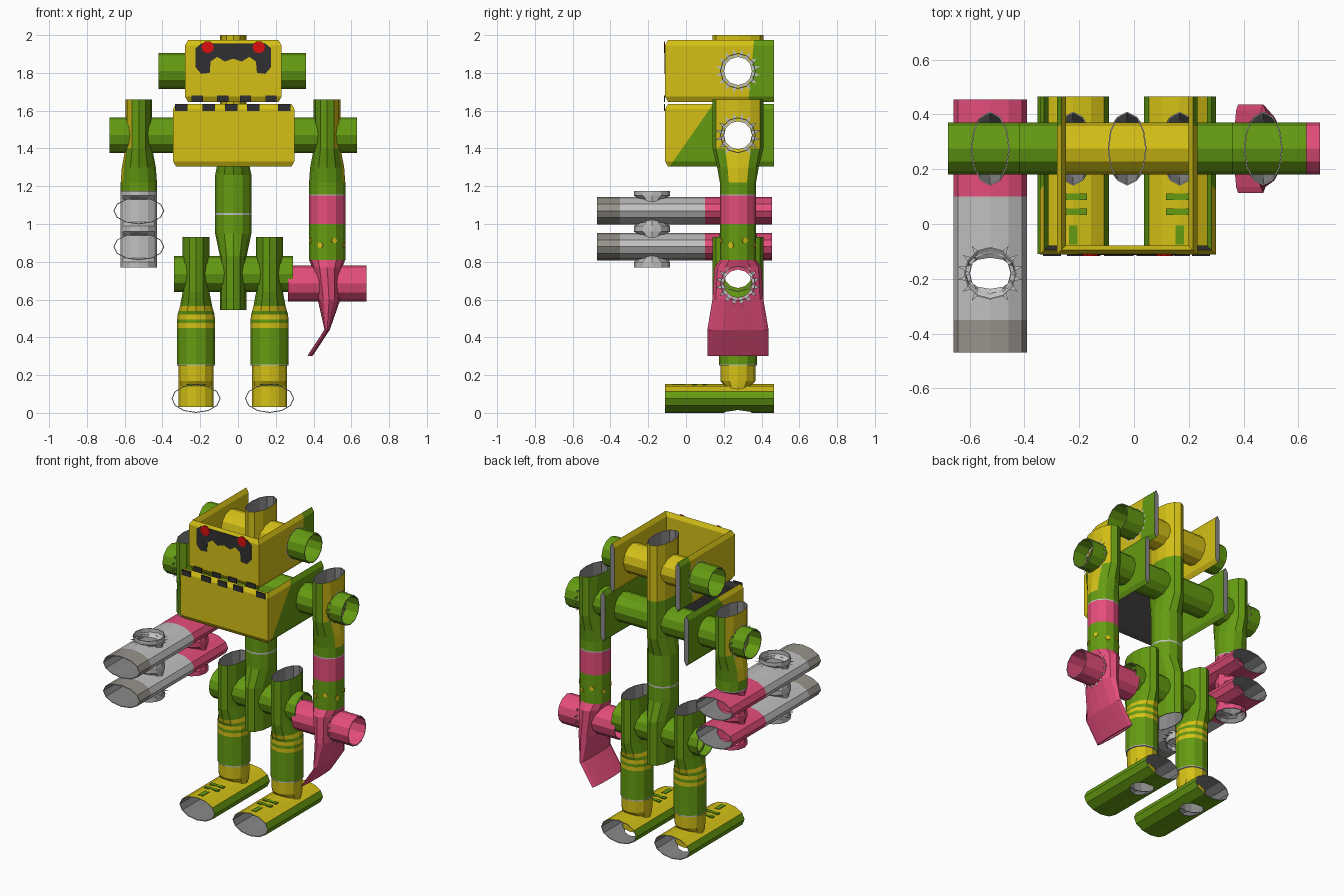
import bpy, bmesh, math
from mathutils import Matrix, Vector

if "Cube" in bpy.data.objects:
    bpy.data.objects.remove(bpy.data.objects["Cube"])

# Palette
COLOURS = {
    "green": (0.13, 0.33, 0.006), "yellow": (0.66, 0.53, 0.008),
    "pink": (0.78, 0.075, 0.2), "light_grey": (0.53, 0.53, 0.53),
    "warm_grey": (0.31, 0.29, 0.26), "inner_grey": (0.25, 0.25, 0.25),
    "charcoal": (0.03, 0.03, 0.032), "red": (0.7, 0.005, 0.005)}
GREEN, YELLOW, PINK, LIGHT, WARM, INNER, DARK, RED = range(8)
MATS = []
for label, rgb in COLOURS.items():
    m = bpy.data.materials.new(label)
    m.use_nodes = True
    m.diffuse_color = (*rgb, 1)
    m.node_tree.nodes["Principled BSDF"].inputs["Base Color"].default_value = (*rgb, 1)
    MATS.append(m)

SIDES, WALL = 12, 0.005
MID, BACK = -0.025, 0.275          # body axis
HEAD_Z, SHOULDER_Z, HIP_Z = 1.81, 1.47, 0.735


def finish(name, bm, fix=True):
    if fix:
        bmesh.ops.recalc_face_normals(bm, faces=bm.faces)
    me = bpy.data.meshes.new(name)
    bm.to_mesh(me)
    bm.free()
    for m in MATS:
        me.materials.append(m)
    ob = bpy.data.objects.new(name, me)
    bpy.context.collection.objects.link(ob)
    return ob


def tube(name, axis, sections, colours, inner=INNER, rule=None):
    """Open paper tube lofted through (centre, half width, half depth)."""
    bm = bmesh.new()

    def ring(c, a, b):
        out = []
        for k in range(SIDES):
            t = math.tau * k / SIDES
            u, v = a * math.cos(t), b * math.sin(t)
            off = {"x": (0, u, v), "y": (u, 0, v), "z": (u, v, 0)}[axis]
            out.append(bm.verts.new(Vector(c) + Vector(off)))
        return out

    def skin(r, s, mat, use_rule=False):
        for k in range(SIDES):
            n = (k + 1) % SIDES
            f = bm.faces.new((r[k], r[n], s[n], s[k]))
            f.material_index = mat
            if use_rule and rule:
                f.material_index = rule(f.calc_center_median(), mat)

    outer = [ring(*s) for s in sections]
    inside = [ring(c, a - WALL, b - WALL) for c, a, b in sections]
    for i, col in enumerate(colours):
        skin(outer[i], outer[i + 1], col, True)
        skin(inside[i], inside[i + 1], col if inner is None else inner)
    for e in (0, -1):
        skin(outer[e], inside[e], LIGHT)
    return finish(name, bm)


def upright(name, x, y, levels, colours, **kw):
    return tube(name, "z", [((x, y, z), a, b) for z, a, b in levels], colours, **kw)


def crossbar(name, z, stops, colours):
    return tube(name, "x", [((x, BACK, z), 0.095, 0.095) for x in stops], colours, inner=None)


def cut(ob, axis, centre, r=0.074):
    """Punch a round hole along an axis."""
    bm = bmesh.new()
    rot = Matrix.Rotation(math.pi / 2, 4, "Y") if axis == "x" else Matrix()
    bmesh.ops.create_cone(bm, cap_ends=True, segments=SIDES, radius1=r, radius2=r, depth=0.9,
                          matrix=Matrix.Translation(centre) @ rot)
    for f in bm.faces:
        f.material_index = LIGHT
    cutter = finish("cutter", bm)
    cutter.hide_render = True
    mod = ob.modifiers.new("hole", "BOOLEAN")
    mod.operation, mod.solver, mod.object = "DIFFERENCE", "EXACT", cutter
    bpy.context.view_layer.objects.active = ob
    bpy.ops.object.modifier_apply(modifier=mod.name)
    bpy.data.objects.remove(cutter)


def torn_edge(name, axis, centre, teeth=16):
    """Ring of small torn paper triangles around a hole."""
    bm = bmesh.new()
    for k in range(teeth):
        vs = []
        for step, r in ((0, 0.075), (0.5, 0.12), (1, 0.075)):
            t = math.tau * (k + step) / teeth
            u, v = r * math.cos(t), r * math.sin(t)
            vs.append(bm.verts.new(Vector(centre) + Vector((0, u, v) if axis == "x" else (u, v, 0))))
        bm.faces.new(vs).material_index = LIGHT
    finish(name, bm, False)


def plate(name, pts, matrix, mat, depth=0.007):
    """Thin painted patch drawn in local x/z, raised toward local -y."""
    bm = bmesh.new()
    base = bm.faces.new([bm.verts.new((u, 0, v)) for u, v in pts])
    geo = bmesh.ops.extrude_face_region(bm, geom=[base])["geom"]
    bmesh.ops.translate(bm, vec=(0, -depth, 0), verts=[g for g in geo if isinstance(g, bmesh.types.BMVert)])
    bmesh.ops.transform(bm, matrix=matrix, verts=bm.verts)
    for f in bm.faces:
        f.material_index = mat
    return finish(name, bm)


def rect(u, v, w, h):
    return [(u - w, v - h), (u + w, v - h), (u + w, v + h), (u - w, v + h)]


def disc(u, v, r, n=10):
    return [(u + r * math.cos(math.tau * k / n), v + r * math.sin(math.tau * k / n)) for k in range(n)]


def folded_band(name, x0, x1, zc, h, line, inner_side, inner_front):
    """Flattened tube folded into a U: front panel and two side walls."""
    bm = bmesh.new()
    t, lip = 0.016, 0.028
    section = [(0, h), (t, h - lip), (t, lip - h), (0, -h), (-t, lip - h), (-t, h - lip)]
    path = [(x0, 0.465, -1, 0), (x0, -0.095, -1, -1), (x1, -0.095, 1, -1), (x1, 0.465, 1, 0)]
    rings = [[bm.verts.new((x + sx * o, y + sy * o, zc + dz)) for o, dz in section]
             for x, y, sx, sy in path]
    for i in range(3):
        for j in range(6):
            n = (j + 1) % 6
            f = bm.faces.new((rings[i][j], rings[i][n], rings[i + 1][n], rings[i + 1][j]))
            f.material_index = YELLOW if j < 3 else (inner_front if i == 1 else inner_side)
    for e in (0, -1):
        bm.faces.new(rings[e]).material_index = INNER
    bmesh.ops.recalc_face_normals(bm, faces=bm.faces)
    # diagonal paint line on the outside of the walls
    (ya, za), (yb, zb) = line
    no = Vector((0, zb - za, ya - yb))
    co = Vector((0, ya, za))
    bmesh.ops.bisect_plane(bm, geom=bm.verts[:] + bm.edges[:] + bm.faces[:], plane_co=co, plane_no=no)
    for f in bm.faces:
        c = f.calc_center_median()
        if f.normal.x * (c.x - MID) > 0.05 and abs(f.normal.y) < 0.4 and (c - co).dot(no) > 0:
            f.material_index = GREEN
    return finish(name, bm)


# Head and chest bands
head = folded_band("head_band", -0.265, 0.215, HEAD_Z, 0.163, ((0.33, 1.65), (0.36, 1.97)), YELLOW, YELLOW)
chest = folded_band("chest_band", -0.328, 0.283, SHOULDER_Z, 0.166, ((-0.09, 1.3), (0.14, 1.63)), GREEN, DARK)
cut(head, "x", (-0.3, BACK, HEAD_Z))
cut(head, "x", (0.3, BACK, HEAD_Z))
cut(chest, "x", (-0.4, BACK, SHOULDER_Z))
cut(chest, "x", (0.4, BACK, SHOULDER_Z))
for x in (-0.284, 0.234):
    torn_edge("head_torn_edge", "x", (x, BACK, HEAD_Z))

# Face mask, eyes and teeth
front = Matrix.Translation((MID, -0.11, 0))
half = [(0, 1.955), (0.17, 1.955), (0.2, 1.93), (0.2, 1.83), (0.17, 1.795), (0.125, 1.8),
        (0.12, 1.86), (0.085, 1.885), (0.045, 1.86), (0, 1.875)]
mask = half + [(-u, v) for u, v in half[-2:0:-1]]
plate("face_mask", mask, front, DARK, 0.004)
for s in (-1, 1):
    plate("eye", disc(s * 0.135, 1.936, 0.033), front, RED)
for u in (-0.275, -0.13, -0.01, 0.105, 0.27):
    plate("lower_tooth", rect(u, 1.617, 0.033, 0.018), front, DARK)
for u in (-0.19, -0.055, 0.065, 0.2):
    plate("upper_tooth", rect(u, 1.663, 0.03, 0.016), front, DARK)

# Spine and crossbars
R, A, B = 0.096, 0.071, 0.135      # round radius and squashed half sizes
spine = upright("spine", MID, BACK,
                [(2.0, A, B), (1.63, A, B), (1.38, A, B), (1.26, R, R), (1.057, R, R), (1.047, R, R),
                 (0.95, R, R), (0.83, A, B), (0.545, A, B)],
                [YELLOW, GREEN, GREEN, GREEN, LIGHT, GREEN, GREEN, GREEN])
for z in (HEAD_Z, SHOULDER_Z, HIP_Z):
    cut(spine, "x", (MID, BACK, z))
crossbar("head_crossbar", HEAD_Z, [-0.42, -0.265, 0.215, 0.36], [GREEN, YELLOW, GREEN])
crossbar("shoulder_crossbar", SHOULDER_Z, [-0.68, 0.63], [GREEN])
crossbar("hip_crossbar", HIP_Z, [-0.34, 0.29], [GREEN])
crossbar("hand_crossbar", 0.685, [0.265, 0.68], [PINK])

# Upper arms, with a yellow wedge on the outer side
for side, x in ((-1, -0.525), (1, 0.472)):
    def wedge(c, mat, side=side, x=x):
        out, across = (c.x - x) * side, abs(c.y - BACK)
        if mat == GREEN and out > 0 and (c.z > 1.37 and across < 0.11 or c.z > 1.24 and across < 0.04):
            return YELLOW
        return mat
    arm = upright("upper_arm", x, BACK,
                  [(1.66, A, B), (1.4, A, B), (1.3, 0.09, 0.11), (1.22, R, R), (1.157, R, R), (1.15, R, R)],
                  [GREEN, GREEN, GREEN, GREEN, LIGHT], rule=wedge)
    cut(arm, "x", (x, BACK, SHOULDER_Z))
    torn_edge("arm_torn_edge", "x", (x + side * 0.069, BACK, SHOULDER_Z))

# Left forearm and clawed hand
HX = 0.472
upright("left_forearm", HX, BACK, [(1.15, R, R), (1.0, R, R), (0.81, R, R)], [PINK, GREEN])
for k in range(8):
    turn = Matrix.Rotation(math.tau * (k + 0.5) / 8, 4, "Z")
    plate("forearm_dot", disc(0, 0.9 + 0.012 * (-1) ** k, 0.016, 6),
          Matrix.Translation((HX, BACK, 0)) @ turn @ Matrix.Translation((0, -0.091, 0)), YELLOW)
hand = tube("left_hand", "z",
            [((HX, BACK, 0.81), R, R), ((HX, BACK, 0.77), 0.08, 0.125), ((HX + 0.01, BACK, 0.6), 0.06, 0.135),
             ((HX, BACK, 0.44), 0.014, 0.162), ((0.38, BACK, 0.3), 0.014, 0.162)], [PINK] * 4, inner=PINK)
cut(hand, "x", (HX, BACK, 0.685))
torn_edge("hand_torn_edge", "x", (HX + 0.07, BACK, 0.685))

# Right double-barrelled arm
GX, GY = -0.525, -0.18
for z in (1.07, 0.88):
    barrel = tube("barrel", "y", [((GX, y, z), 0.135, 0.072) for y in (-0.47, -0.35, 0.1, 0.455)],
                  [WARM, LIGHT, PINK])
    cut(barrel, "z", (GX, GY, z))
    cut(barrel, "z", (GX, BACK, z))
torn_edge("barrel_torn_edge", "z", (GX, GY, 1.142))
torn_edge("barrel_torn_edge", "z", (GX, GY, 0.808))
pinched = [(1.175, R, R), (1.15, R, R), (1.13, R, 0.062), (1.01, R, 0.062), (0.99, R, R), (0.96, R, R),
           (0.94, R, 0.062), (0.82, R, 0.062), (0.8, R, R), (0.77, R, R)]
upright("barrel_link", GX, GY, pinched, [LIGHT] * 9, inner=LIGHT)
upright("right_forearm", GX, BACK, pinched[1:], [PINK] * 8)

# Legs and feet
for x in (-0.222, 0.167):
    leg = upright("leg", x, BACK,
                  [(0.93, A, B), (0.64, A, B), (0.565, 0.085, 0.115), (0.54, 0.092, 0.108), (0.52, 0.098, 0.1),
                   (0.495, 0.1, 0.1), (0.475, 0.1, 0.1), (0.45, 0.1, 0.1), (0.257, 0.1, 0.1), (0.25, 0.1, 0.1)],
                  [GREEN, GREEN, YELLOW, GREEN, YELLOW, GREEN, YELLOW, GREEN, LIGHT])
    cut(leg, "x", (x, BACK, HIP_Z))
    upright("ankle", x, BACK, [(0.25, 0.093, 0.093), (0.17, 0.093, 0.093), (0.14, 0.093, 0.07), (0.03, 0.093, 0.07)],
            [YELLOW] * 3)
    foot = tube("foot", "y", [((x, y, 0.076), 0.13, 0.076) for y in (-0.11, 0.465)], [YELLOW],
                rule=lambda c, mat: YELLOW if c.z > 0.1 else GREEN)
    cut(foot, "z", (x, BACK, 0.075))
    for y, w, h in ((0.1, 0.05, 0.012), (0.045, 0.05, 0.012), (-0.04, 0.015, 0.035)):
        plate("foot_patch", rect(0, 0, w, h),
              Matrix.Translation((x, y, 0.147)) @ Matrix.Rotation(-math.pi / 2, 4, "X"), GREEN)
